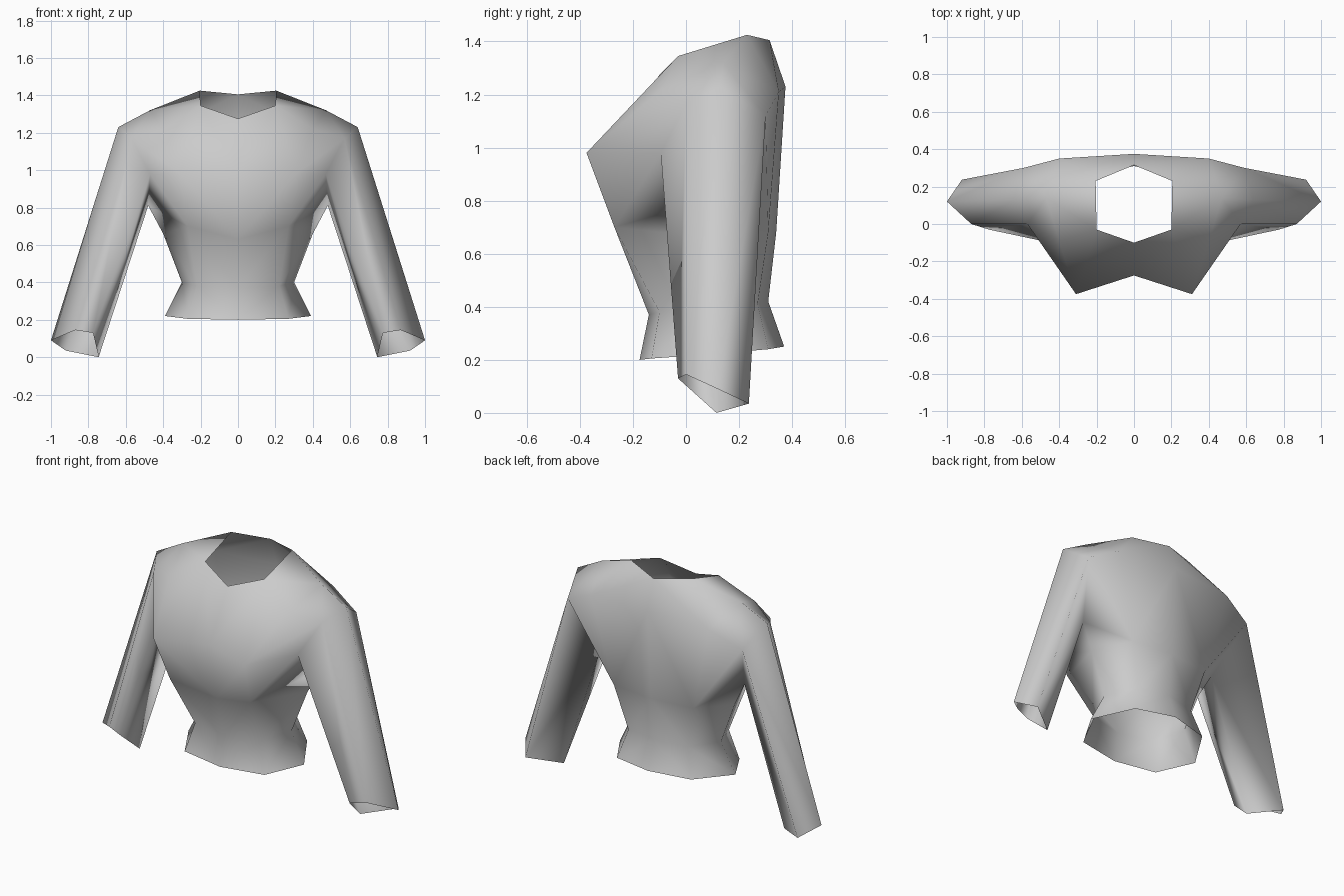
import bpy
import bmesh

# Remove the default cube
old = bpy.data.objects.get("Cube")
if old:
    bpy.data.objects.remove(old, do_unlink=True)

# Cloth material
cloth = bpy.data.materials.new("grey cloth")
cloth.use_nodes = True
GREY = (0.6, 0.6, 0.6, 1)
cloth.diffuse_color = GREY
cloth.node_tree.nodes["Principled BSDF"].inputs["Base Color"].default_value = GREY

bm = bmesh.new()


def point(x, y, z):
    return bm.verts.new((x, y, z))


def face(*corners):
    return bm.faces.new(corners)


def bridge(lower, upper, closed=False):
    """Join two matching rows of points with quads."""
    pairs = list(zip(lower, upper))
    following = pairs[1:] + pairs[:1] if closed else pairs[1:]
    for (low, high), (next_low, next_high) in zip(pairs, following):
        face(low, next_low, next_high, high)


# Torso rows, each from centre front round the left side to centre back
hem = [point(0, -.175, .2), point(.27, -.13, .205), point(.39, .08, .22),
       point(.25, .31, .24), point(0, .37, .25)]
waist = [point(0, -.14, .37), point(.22, -.1, .38), point(.3, .09, .4),
         point(.2, .27, .41), point(0, .31, .42)]
ribs = [point(0, -.205, .63), point(.27, -.27, .7), point(.4, .1, .66),
        point(.27, .31, .68), point(0, .34, .68)]
bridge(hem, waist)
bridge(waist, ribs)
ribs_centre, ribs_front, ribs_side, ribs_back, ribs_spine = ribs

# Chest, upper back and shoulder points
chest_centre = point(0, -.275, .98)
bust = point(.31, -.375, .98)
collarbone = point(.4, -.09, 1.22)
shoulder = point(.47, .14, 1.32)
shoulder_blade = point(.4, .35, 1.21)
spine = point(0, .375, 1.23)

# Neck opening
neck_front = point(0, -.1, 1.275)
neck_side = point(.2, -.03, 1.345)
neck_top = point(.205, .23, 1.425)
neck_back = point(0, .315, 1.405)

# Armhole and cuff rings, joined into a sleeve
arm_front = point(.57, 0, 1.17)
arm_outer = point(.64, .13, 1.23)
arm_back = point(.59, .3, 1.12)
armpit = point(.48, .12, .81)
armpit_front = point(.47, -.095, .98)
armhole = [arm_front, arm_outer, arm_back, armpit, armpit_front]
cuff = [point(.87, 0, .145), point(1, .12, .09), point(.92, .237, .035),
        point(.745, .115, 0), point(.775, -.03, .13)]
bridge(cuff, armhole, closed=True)

# Front panels
face(ribs_centre, ribs_front, bust, chest_centre)
face(ribs_front, ribs_side, armpit, armpit_front)
face(ribs_front, armpit_front, bust)
face(chest_centre, bust, neck_side, neck_front)
face(bust, collarbone, neck_side)
face(bust, armpit_front, arm_front, collarbone)

# Shoulder panels
face(neck_side, collarbone, shoulder, neck_top)
face(collarbone, arm_front, shoulder)
face(shoulder, arm_front, arm_outer)
face(shoulder, arm_outer, arm_back, shoulder_blade)
face(neck_top, shoulder, shoulder_blade)

# Back panels
face(ribs_side, ribs_back, armpit)
face(ribs_back, arm_back, armpit)
face(ribs_back, shoulder_blade, arm_back)
face(ribs_back, ribs_spine, spine, shoulder_blade)
face(shoulder_blade, spine, neck_back, neck_top)

bmesh.ops.recalc_face_normals(bm, faces=bm.faces)
outward = ribs_centre.link_faces[0]
if outward.normal.y > 0:
    bmesh.ops.reverse_faces(bm, faces=bm.faces)
for panel in bm.faces:
    panel.smooth = True

mesh = bpy.data.meshes.new("fitted_jacket")
bm.to_mesh(mesh)
bm.free()
mesh.materials.append(cloth)
jacket = bpy.data.objects.new("fitted_jacket", mesh)
bpy.context.collection.objects.link(jacket)

# Right half
mirror = jacket.modifiers.new("right half", "MIRROR")
mirror.use_clip = True
mirror.merge_threshold = .001
